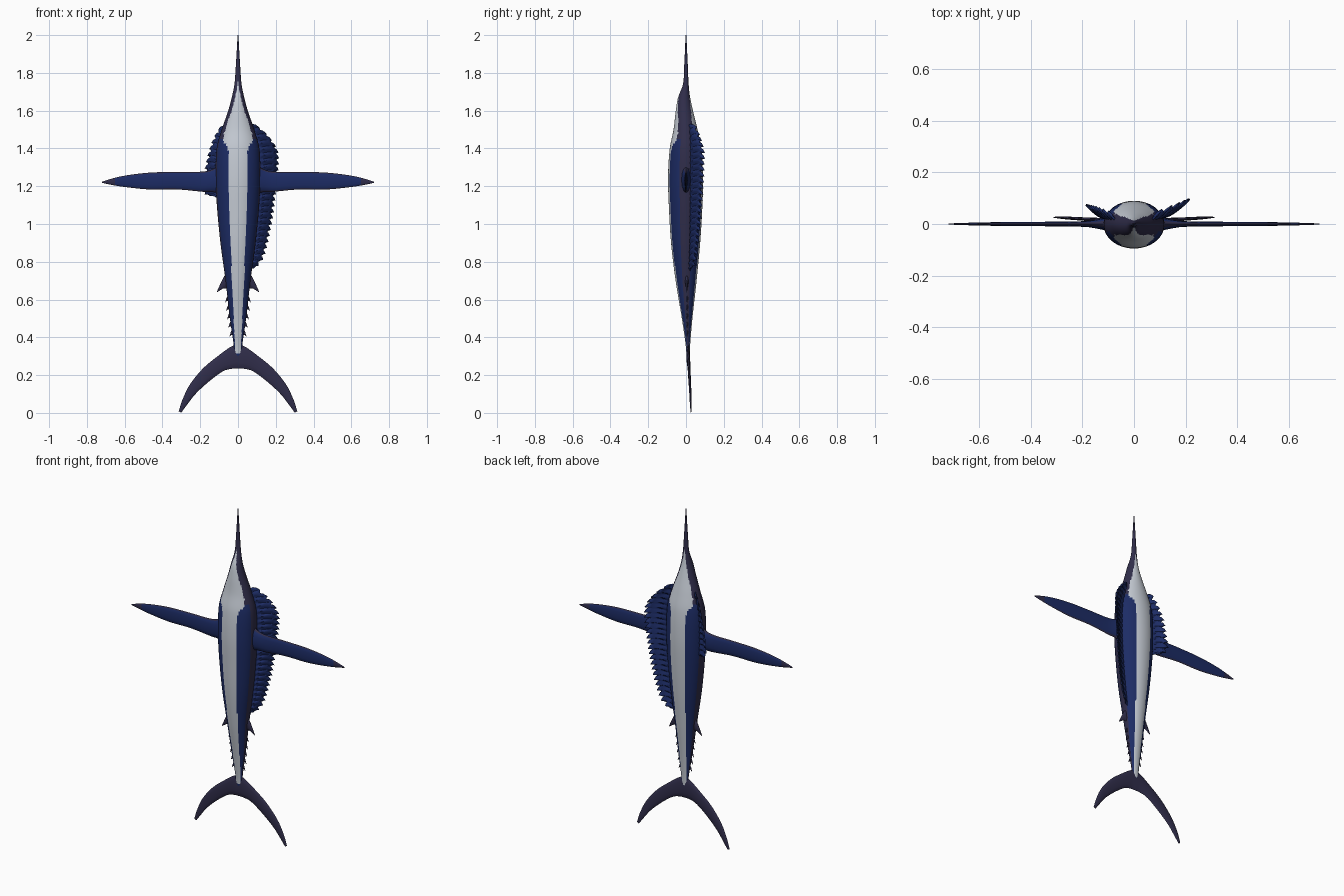
import bpy, bmesh, math
from mathutils import Vector

if "Cube" in bpy.data.objects:
    bpy.data.objects.remove(bpy.data.objects["Cube"])


def material(name, rgb):
    m = bpy.data.materials.new(name)
    m.diffuse_color = (*rgb, 1)
    m.use_nodes = True
    m.node_tree.nodes["Principled BSDF"].inputs["Base Color"].default_value = m.diffuse_color
    return m


BLUE = material("deep blue", (0.012, 0.025, 0.13))
DARK = material("dark slate", (0.030, 0.027, 0.070))
WHITE = material("pale silver", (0.56, 0.60, 0.66))


def lerp(table, t):
    # smooth interpolation through rows of (t, values...)
    if t <= table[0][0]:
        return table[0][1:]
    for i in range(len(table) - 1):
        a, b = table[i], table[i + 1]
        if t <= b[0]:
            p, q = table[max(i - 1, 0)], table[min(i + 2, len(table) - 1)]
            h = b[0] - a[0]
            s = (t - a[0]) / h
            out = []
            for k in range(1, len(a)):
                ma = (b[k] - p[k]) / (b[0] - p[0]) * h
                mb = (q[k] - a[k]) / (q[0] - a[0]) * h
                out.append((2*s**3 - 3*s**2 + 1) * a[k] + (s**3 - 2*s**2 + s) * ma
                           + (3*s**2 - 2*s**3) * b[k] + (s**3 - s**2) * mb)
            return out
    return table[-1][1:]


def skin(name, rings, rule, angle=50):
    # closed loft through rings of points; rule(ring, side, centre) gives the colour slot
    bm = bmesh.new()
    vs = [[bm.verts.new(p) for p in r] for r in rings]
    n = len(rings[0])
    for i in range(len(vs) - 1):
        for j in range(n):
            f = bm.faces.new((vs[i][j], vs[i][(j+1) % n], vs[i+1][(j+1) % n], vs[i+1][j]))
            f.material_index = rule(i, j, f.calc_center_median())
    for r in (vs[0], vs[-1]):
        f = bm.faces.new(r)
        f.material_index = rule(0, 0, f.calc_center_median())
    bmesh.ops.recalc_face_normals(bm, faces=bm.faces)
    return finish(name, bm, angle)


def finish(name, bm, angle):
    me = bpy.data.meshes.new(name)
    bm.to_mesh(me)
    bm.free()
    for m in (BLUE, DARK, WHITE):
        me.materials.append(m)
    ob = bpy.data.objects.new(name, me)
    bpy.context.collection.objects.link(ob)
    bpy.ops.object.select_all(action='DESELECT')
    ob.select_set(True)
    bpy.context.view_layer.objects.active = ob
    bpy.ops.object.shade_smooth_by_angle(angle=math.radians(angle))
    return ob


# body and bill: z, half width, front y, back y
BODY = [(0.29, 0.020, 0.004, 0.020), (0.36, 0.023, -0.002, 0.022), (0.5, 0.043, -0.022, 0.034),
        (0.7, 0.066, -0.055, 0.056), (0.9, 0.093, -0.079, 0.075), (1.1, 0.112, -0.091, 0.087),
        (1.25, 0.118, -0.095, 0.090), (1.4, 0.113, -0.086, 0.081), (1.5, 0.086, -0.066, 0.061),
        (1.6, 0.052, -0.054, 0.037), (1.67, 0.033, -0.042, 0.022), (1.74, 0.019, -0.016, 0.014),
        (1.83, 0.012, -0.010, 0.010), (2.0, 0.002, -0.002, 0.002)]
# half width of the pale stripe along front and back
STRIPE = [(0.30, 0.014), (0.36, 0.016), (0.6, 0.028), (0.9, 0.040), (1.2, 0.052), (1.41, 0.054),
          (1.43, 0.078), (1.5, 0.068), (1.6, 0.034), (1.7, 0.009), (1.76, 0.0)]

SEG, ROWS = 72, 140
body_rings = []
for i in range(ROWS + 1):
    z = 0.29 + 1.71 * i / ROWS
    w, y0, y1 = lerp(BODY, z)
    body_rings.append([(w * math.cos(2*math.pi*j/SEG),
                        (y0+y1)/2 + (y1-y0)/2 * math.sin(2*math.pi*j/SEG), z) for j in range(SEG)])


def body_rule(i, j, c):
    w, y0, y1 = lerp(BODY, c.z)
    if 0.31 < c.z < 1.75 and abs(c.x) < lerp(STRIPE, c.z)[0]:
        return 2
    if c.z > 1.45 or abs(c.y - (y0+y1)/2) < 0.36 * (y1-y0)/2:
        return 1
    return 0


skin("body", body_rings, body_rule)


def fin(name, stations, side, rule, steps=20):
    # lens-section fin; stations: t, x1, z1, x2, z2, y, half thickness
    rings = []
    t0, t1 = stations[0][0], stations[-1][0]
    for i in range(steps + 1):
        xa, za, xb, zb, y, h = lerp(stations, t0 + (t1 - t0) * i / steps)
        ring = []
        for j in range(12):
            a = 2 * math.pi * j / 12
            u = 0.5 - 0.5 * math.cos(a)
            ring.append((side * (xa + (xb-xa) * u), y + h * math.sin(a), za + (zb-za) * u))
        rings.append(ring)
    return skin(name, rings, rule, 60)


def edge_rule(i, j, c):
    return 1 if j in (0, 5, 6, 11) or i > 17 else 0


def dark_rule(i, j, c):
    return 1


PECTORAL = [(0, 0.08, 1.15, 0.08, 1.34, 0, 0.03), (1, 0.125, 1.168, 0.125, 1.295, 0, 0.022),
            (2, 0.18, 1.17, 0.18, 1.278, 0, 0.012), (4, 0.32, 1.183, 0.32, 1.276, 0, 0.009),
            (6, 0.47, 1.183, 0.47, 1.272, 0, 0.008), (8, 0.60, 1.196, 0.60, 1.256, 0, 0.006),
            (9, 0.67, 1.207, 0.67, 1.240, 0, 0.004), (9.7, 0.72, 1.218, 0.72, 1.224, 0, 0.002)]
TAIL = [(0, 0.0, 0.235, 0.0, 0.36, 0.012, 0.009), (1, 0.03, 0.234, 0.035, 0.352, 0.012, 0.009),
        (2, 0.08, 0.220, 0.105, 0.302, 0.015, 0.008), (3, 0.155, 0.165, 0.185, 0.236, 0.018, 0.007),
        (4, 0.225, 0.100, 0.255, 0.150, 0.022, 0.006), (5, 0.272, 0.040, 0.294, 0.070, 0.025, 0.005),
        (6, 0.300, 0.002, 0.314, 0.008, 0.026, 0.002)]
REAR = [(0, 0.045, 0.655, 0.045, 0.75, 0.004, 0.010), (1, 0.072, 0.660, 0.072, 0.725, 0.004, 0.008),
        (2, 0.090, 0.652, 0.090, 0.690, 0.004, 0.005), (3, 0.111, 0.638, 0.111, 0.644, 0.004, 0.002)]

for side, tag in ((1, "right"), (-1, "left")):
    fin("pectoral_fin_" + tag, PECTORAL, side, edge_rule)
    fin("tail_fin_" + tag, TAIL, side, dark_rule)
    fin("rear_fin_" + tag, REAR, side, dark_rule, 8)
    # row of little finlets towards the tail
    for k in range(5):
        z = 0.61 - 0.045 * k
        w = lerp(BODY, z)[0]
        fin("finlet_%s_%d" % (tag, k + 1),
            [(0, w - 0.012, z - 0.015, w - 0.012, z + 0.025, 0.006, 0.005),
             (1, w + 0.003, z - 0.018, w + 0.003, z + 0.004, 0.006, 0.004),
             (2, w + 0.012, z - 0.027, w + 0.012, z - 0.024, 0.006, 0.001)], side, dark_rule, 5)


def sail(name, tips, side, rays, slope):
    # pleated membrane with spiny edge; tips: z, x, y
    bm = bmesh.new()
    z0, z1 = tips[0][0], tips[-1][0]
    cols, across = rays * 4, 5
    grid = []
    for i in range(cols + 1):
        z = z0 + (z1 - z0) * i / cols
        tx, ty = lerp(tips, z)
        w, y0, y1 = lerp(BODY, z)
        spine = i % 4 == 2
        root = Vector((0.85 * w, 0.022, z - 0.02))
        tip = Vector((tx, ty, z))
        out = (tip - root).normalized()
        tip += out * (0.014 if spine else 0.004 if i % 4 else -0.006)
        tip.z += -0.012 if spine else 0
        pleat = 0.004 * math.cos(math.pi * (i % 4 - 2) / 2)
        row = []
        for k in range(across + 1):
            u = k / across
            p = root.lerp(tip, u)
            p.y += pleat * min(1, u * 3) - 0.008 * math.sin(math.pi * u)
            p.z += slope * math.sin(math.pi * u)
            row.append(bm.verts.new((side * p.x, p.y, p.z)))
        grid.append(row)
    for i in range(cols):
        for k in range(across):
            f = bm.faces.new((grid[i][k], grid[i+1][k], grid[i+1][k+1], grid[i][k+1]))
            f.material_index = 0
    bmesh.ops.recalc_face_normals(bm, faces=bm.faces)
    ob = finish(name, bm, 40)
    mod = ob.modifiers.new("thickness", 'SOLIDIFY')
    mod.thickness = 0.008
    mod.offset = 0


# long sail on the right, short one on the left
sail("long_sail", [(0.77, 0.085, 0.035), (0.83, 0.125, 0.048), (1.0, 0.165, 0.066),
                   (1.2, 0.192, 0.080), (1.34, 0.204, 0.086), (1.40, 0.196, 0.084),
                   (1.47, 0.150, 0.066), (1.53, 0.080, 0.038)], 1, 24, 0.006)
sail("short_sail", [(1.15, 0.150, 0.055), (1.19, 0.174, 0.064), (1.28, 0.166, 0.062),
                    (1.38, 0.146, 0.058), (1.46, 0.117, 0.048), (1.52, 0.082, 0.035)], -1, 11, 0.006)
